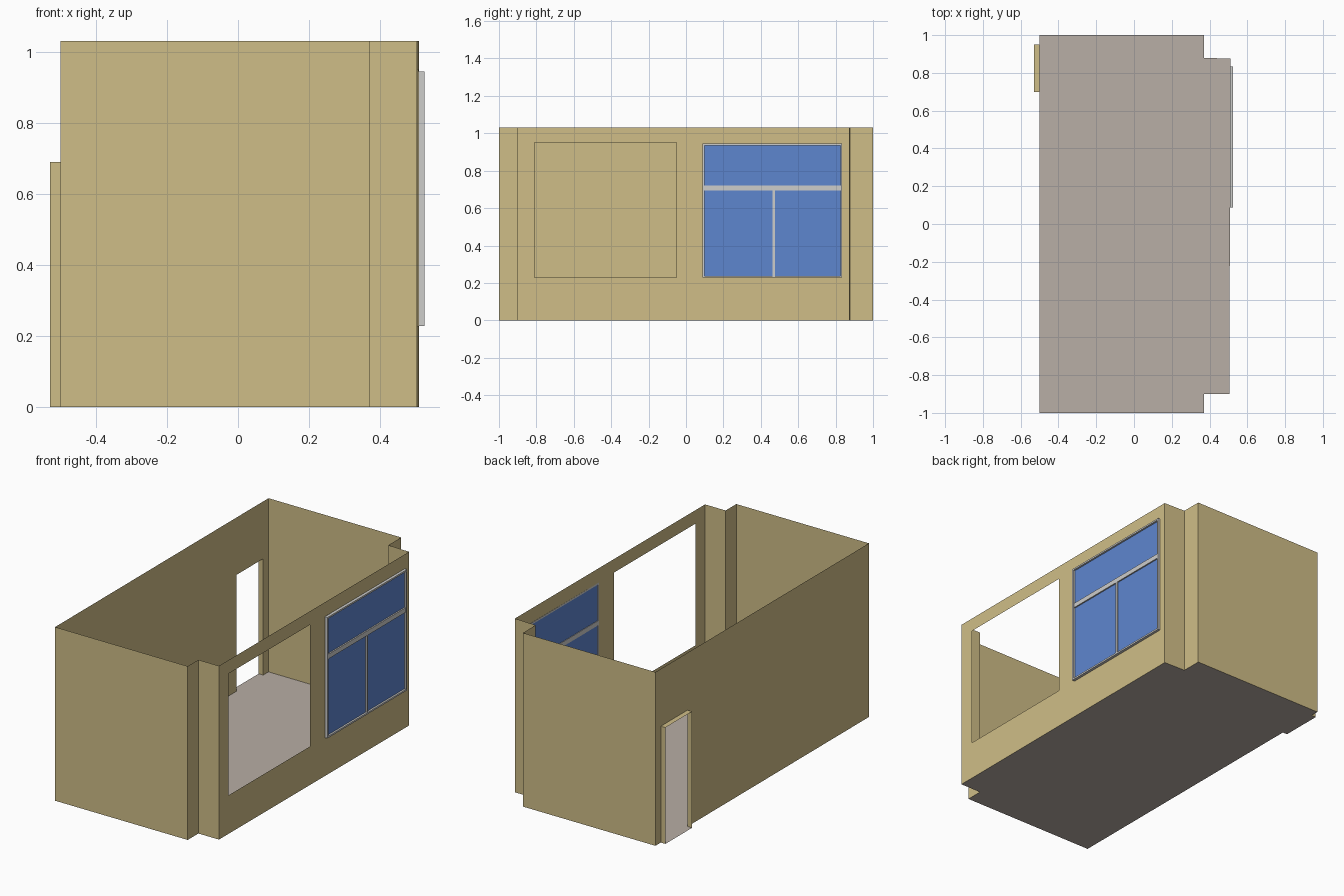
import bpy, bmesh

if "Cube" in bpy.data.objects:
    bpy.data.objects.remove(bpy.data.objects["Cube"])

H = 1.03  # wall height


def material(name, rgb):
    m = bpy.data.materials.new(name)
    m.diffuse_color = (*[(c / 255) ** 2.2 for c in rgb], 1)
    m.use_nodes = True
    m.node_tree.nodes["Principled BSDF"].inputs["Base Color"].default_value = m.diffuse_color
    return m


TAN = material("tan_wall", (206, 188, 134))
FLOOR = material("grey_floor", (183, 173, 164))
FRAME = material("light_grey_frame", (204, 204, 202))
GLASS = material("blue_glass", (94, 133, 206))


def finish(name, bm, mat):
    bmesh.ops.remove_doubles(bm, verts=bm.verts, dist=1e-5)
    me = bpy.data.meshes.new(name)
    bm.to_mesh(me)
    bm.free()
    me.materials.append(mat)
    bpy.context.collection.objects.link(bpy.data.objects.new(name, me))


def face(bm, pts):
    bm.faces.new([bm.verts.new(p) for p in pts])


def add_wall(bm, a, b, holes=()):
    """Thin wall from a to b; holes are (y0, y1, z0, z1) on walls running along y."""
    def frac(y):
        return (y - a[1]) / (b[1] - a[1])
    cuts = [tuple(sorted((frac(h[0]), frac(h[1])))) + h[2:] for h in holes]
    us = sorted({0, 1} | {u for c in cuts for u in c[:2]})
    zs = sorted({0, H} | {z for c in cuts for z in c[2:]})
    for u0, u1 in zip(us, us[1:]):
        for z0, z1 in zip(zs, zs[1:]):
            um, zm = (u0 + u1) / 2, (z0 + z1) / 2
            if any(c[0] < um < c[1] and c[2] < zm < c[3] for c in cuts):
                continue
            p, q = [(a[0] + (b[0] - a[0]) * u, a[1] + (b[1] - a[1]) * u) for u in (u0, u1)]
            face(bm, [(*p, z0), (*q, z0), (*q, z1), (*p, z1)])


def add_box(bm, x0, x1, y0, y1, z0, z1):
    vs = bmesh.ops.create_cube(bm, size=1)["verts"]
    for v in vs:
        v.co = ((x0 + x1) / 2 + v.co.x * (x1 - x0),
                (y0 + y1) / 2 + v.co.y * (y1 - y0),
                (z0 + z1) / 2 + v.co.z * (z1 - z0))


# Room outline, counter-clockwise seen from above
outline = [(-0.5, -1), (0.37, -1), (0.37, -0.9), (0.505, -0.9),
           (0.51, 0.875), (0.37, 0.88), (0.37, 1), (-0.5, 1)]
DOOR = (0.70, 0.95, 0.0, 0.69)
OPENING = (-0.81, -0.05, 0.228, 0.95)
WINDOW = (0.088, 0.835, 0.228, 0.945)
holes = {3: (OPENING, WINDOW), 7: (DOOR,)}

# Walls
bm = bmesh.new()
for i, a in enumerate(outline):
    add_wall(bm, a, outline[(i + 1) % len(outline)], holes.get(i, ()))
finish("walls", bm, TAN)

# Doorway surround: thin sleeve sticking out of the left wall
XI, XO = -0.5, -0.53
y0, y1, _, zt = DOOR
bm = bmesh.new()
face(bm, [(XO, y0, 0), (XI, y0, 0), (XI, y0, zt), (XO, y0, zt)])
face(bm, [(XI, y1, 0), (XO, y1, 0), (XO, y1, zt), (XI, y1, zt)])
face(bm, [(XO, y0, zt), (XI, y0, zt), (XI, y1, zt), (XO, y1, zt)])
finish("doorway_surround", bm, TAN)

# Floor, including the door threshold
bm = bmesh.new()
face(bm, [(x, y, 0) for x, y in outline + [(XI, y1), (XO, y1), (XO, y0), (XI, y0)]])
finish("floor", bm, FLOOR)

# Window frame: outer ring, crossbar and lower mullion
wy0, wy1, wz0, wz1 = WINDOW
T, X0, X1 = 0.01, 0.508, 0.525
bm = bmesh.new()
for z in (wz0, wz1 - T):
    add_box(bm, X0, X1, wy0, wy1, z, z + T)
for y in (wy0, wy1 - T):
    add_box(bm, X0, X1, y, y + T, wz0 + T, wz1 - T)
add_box(bm, X0, 0.522, wy0 + T, wy1 - T, 0.693, 0.721)
add_box(bm, X0, 0.522, 0.463, 0.475, wz0 + T, 0.693)
finish("window_frame", bm, FRAME)

# Window panes
bm = bmesh.new()
for a, b, c, d in ((wy0 + T, wy1 - T, 0.721, wz1 - T),
                   (wy0 + T, 0.463, wz0 + T, 0.693),
                   (0.475, wy1 - T, wz0 + T, 0.693)):
    add_box(bm, 0.511, 0.514, a, b, c, d)
finish("window_panes", bm, GLASS)
